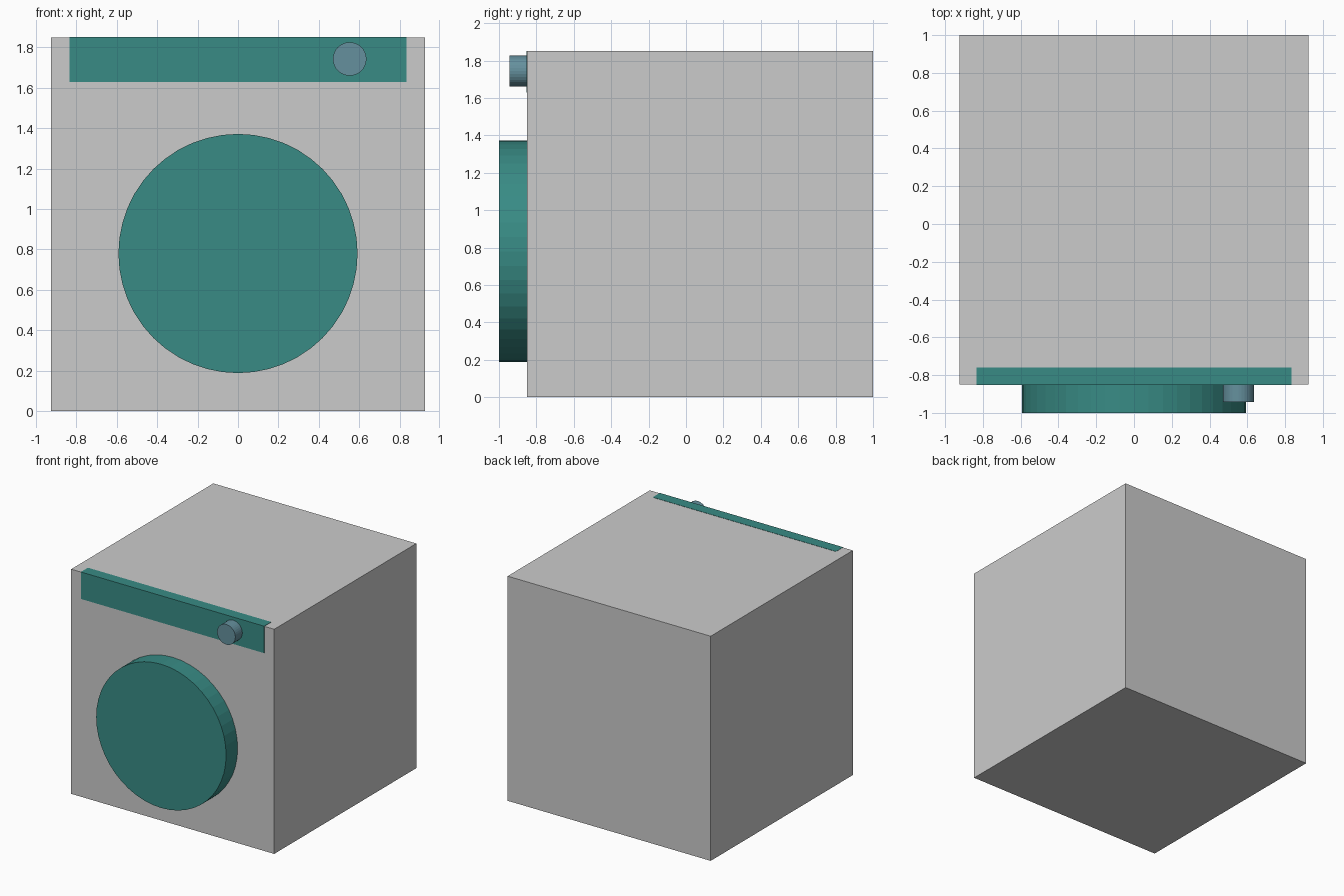
import bpy
from math import radians

if "Cube" in bpy.data.objects:
    bpy.data.objects.remove(bpy.data.objects["Cube"])


def material(name, rgb):
    m = bpy.data.materials.new(name)
    m.diffuse_color = (*rgb, 1)
    m.use_nodes = True
    m.node_tree.nodes["Principled BSDF"].inputs["Base Color"].default_value = m.diffuse_color
    return m


def box(name, lo, hi, mat=None):
    centre = [(a + b) / 2 for a, b in zip(lo, hi)]
    bpy.ops.mesh.primitive_cube_add(size=1, location=centre)
    ob = bpy.context.object
    ob.name = name
    ob.scale = [b - a for a, b in zip(lo, hi)]
    bpy.ops.object.transform_apply(location=False, rotation=False, scale=True)
    if mat:
        ob.data.materials.append(mat)
    return ob


def disc(name, x, z, radius, y_front, y_back, sides, mat):
    """Cylinder whose axis runs front to back."""
    bpy.ops.mesh.primitive_cylinder_add(
        vertices=sides, radius=radius, depth=y_back - y_front,
        location=(x, (y_front + y_back) / 2, z), rotation=(radians(90), 0, 0))
    ob = bpy.context.object
    ob.name = name
    ob.data.materials.append(mat)
    return ob


teal = material("teal", (0.04, 0.26, 0.235))
blue = material("blue_grey", (0.13, 0.28, 0.34))

FRONT, TOP = -0.85, 1.85
PROUD = 0.002  # keeps the panel from flickering against the cabinet

# Cabinet
box("cabinet", (-0.925, FRONT, 0), (0.925, 1.0, TOP))

# Control panel let into the top front edge
box("control_panel", (-0.835, FRONT - PROUD, 1.63),
    (0.835, FRONT + 0.09, TOP + PROUD), teal)

# Round door and dial
disc("door", 0, 0.78, 0.592, -1.0, FRONT, 48, teal)
disc("dial", 0.553, 1.743, 0.083, -0.943, FRONT, 32, blue)
